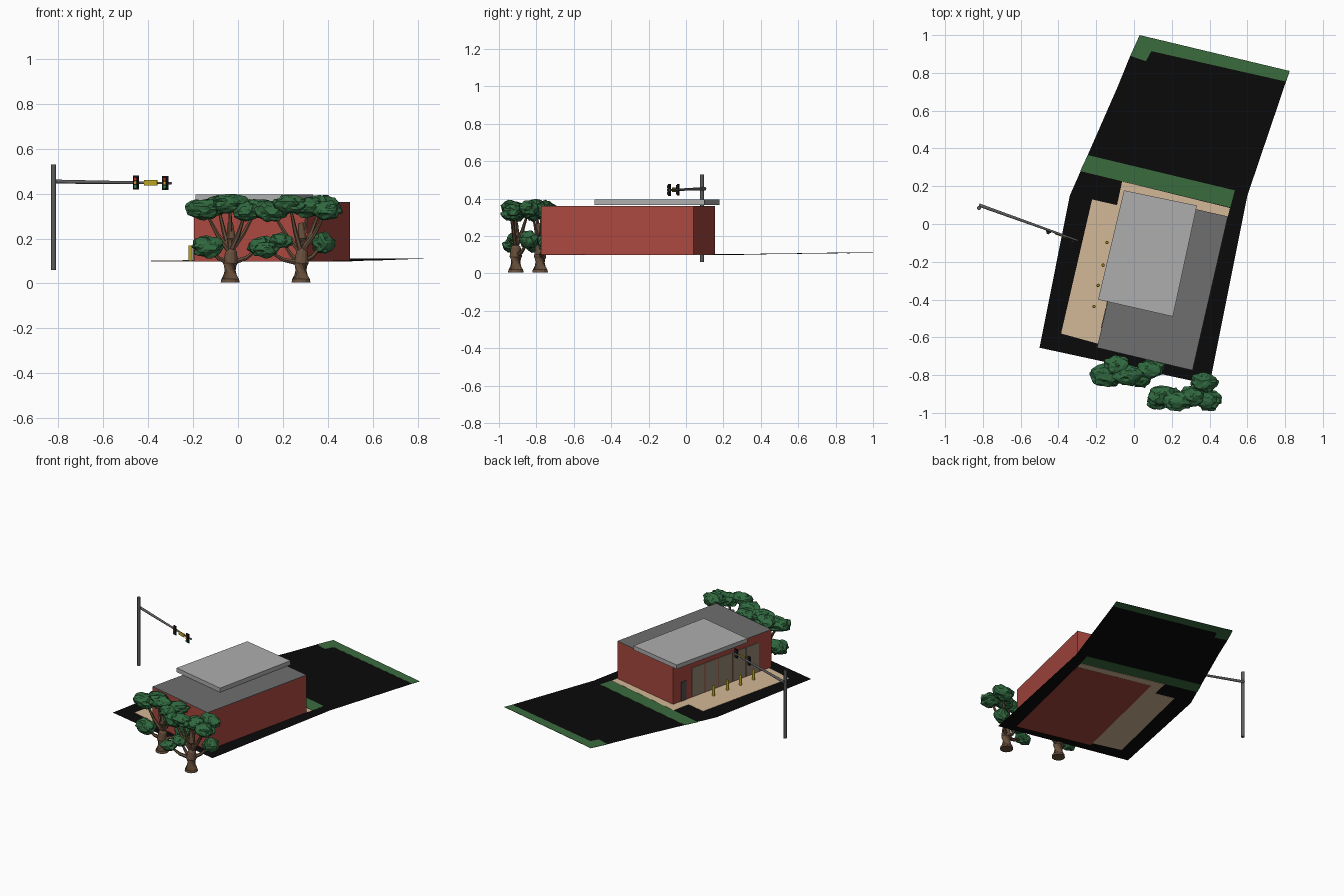
import bpy, bmesh, math, random
from mathutils import Vector, Matrix, noise

if "Cube" in bpy.data.objects:
    bpy.data.objects.remove(bpy.data.objects["Cube"])

random.seed(4)
COL = dict(asphalt=(.003, .003, .003), grass=(.042, .147, .048), paving=(.65, .48, .31),
           brick=(.4, .065, .05), roof=(.156, .156, .156), cap=(.42, .42, .42),
           glass=(.3, .24, .17), door=(.08, .08, .085), yellow=(.5, .38, .015),
           metal=(.11, .11, .115), black=(.01, .01, .01), red=(.5, .03, .02),
           amber=(.6, .3, .02), green=(.02, .25, .08), leaf=(.03, .14, .05), bark=(.14, .08, .045))
MATS = {}
for k, c in COL.items():
    MATS[k] = bpy.data.materials.new(k)
    MATS[k].diffuse_color = (*c, 1)


def finish(name, bm, mat, smooth=False):
    bmesh.ops.recalc_face_normals(bm, faces=bm.faces)
    me = bpy.data.meshes.new(name)
    bm.to_mesh(me)
    bm.free()
    me.materials.append(MATS[mat])
    for p in me.polygons:
        p.use_smooth = smooth
    ob = bpy.data.objects.new(name, me)
    bpy.context.collection.objects.link(ob)
    return ob


def slope(x, y):
    """Gentle rise of the rear lot."""
    return max(0, (x - .1) * .22 + (y - .1) * .975) * .013


def prism(name, pts, z0, z1, mat, sloped=False):
    bm = bmesh.new()
    rings = []
    for z in (z0, z1):
        rings.append([bm.verts.new((x, y, z + (slope(x, y) if sloped else 0))) for x, y in pts])
    n = len(pts)
    for r in rings:
        bm.faces.new(r)
    for i in range(n):
        bm.faces.new((rings[0][i], rings[0][(i + 1) % n], rings[1][(i + 1) % n], rings[1][i]))
    return finish(name, bm, mat)


def tube(bm, pts, radii, sides=10):
    """Tapered tube through a list of points."""
    pts = [Vector(p) for p in pts]
    rings = []
    for i, p in enumerate(pts):
        d = (pts[min(i + 1, len(pts) - 1)] - pts[max(i - 1, 0)]).normalized()
        q = d.to_track_quat('Z', 'Y')
        rings.append([bm.verts.new(p + q @ Vector((math.cos(a) * radii[i], math.sin(a) * radii[i], 0)))
                      for a in (2 * math.pi * k / sides for k in range(sides))])
    for a, b in zip(rings, rings[1:]):
        for k in range(sides):
            bm.faces.new((a[k], a[(k + 1) % sides], b[(k + 1) % sides], b[k]))
    bm.faces.new(rings[0])
    bm.faces.new(rings[-1])


def rod(name, pts, radii, mat, sides=12):
    bm = bmesh.new()
    tube(bm, pts, radii, sides)
    return finish(name, bm, mat)


def box(name, center, size, angle, mat):
    bm = bmesh.new()
    bmesh.ops.create_cube(bm, size=1, matrix=Matrix.Translation(center)
                          @ Matrix.Rotation(angle, 4, 'Z') @ Matrix.Diagonal((*size, 1)))
    return finish(name, bm, mat)


# ground: front lot and rising rear lot
prism("front_lot", [(-.50, -.655), (.40, -.85), (.60, .15), (-.34, .15)], .0995, .1, "asphalt", True)
prism("rear_lot", [(-.34, .15), (.60, .15), (.805, .755), (.825, .81), (.03, 1), (-.02, .89), (-.085, .73),
                   (-.245, .365)], .0995, .1, "asphalt", True)
prism("middle_grass", [(-.285, .28), (.51, .088), (.534, .178), (-.245, .365)], .0985, .101, "grass", True)
prism("rear_grass", [(.03, 1), (-.02, .89), (.063, .862), (.092, .915), (.80, .755), (.825, .81), (.11, .98)],
      .0985, .101, "grass", True)
prism("sidewalk", [(-.222, .13), (-.386, -.58), (-.185, -.635), (0, -.1), (.45, 0), (.497, .04), (.508, .085),
                   (-.063, .225), (-.09, .1)], .0985, .102, "paving")

# building
A, B, C, D = [Vector(p) for p in ((-.196, -.655), (.31, -.775), (.497, .04), (-.009, .155))]
prism("walls", [A, B, C, D], .0975, .358, "brick")
prism("main_roof", [A, B, C, D], .358, .362, "roof")
prism("raised_roof", [(-.19, -.40), (.206, -.49), (.333, .098), (-.053, .178)], .366, .395, "cap")

# shop windows and door on the left facade
along = (A - D)
out = Vector((along.y, -along.x)).normalized()
if out.x > 0:
    out = -out
ang = math.atan2(along.y, along.x)


def facade(name, t0, t1, z0, z1, mat):
    m = D + along * (t0 + t1) / 2 + out * .001
    box(name, (m.x, m.y, (z0 + z1) / 2), (along.length * (t1 - t0), .005, z1 - z0), ang, mat)


facade("door", .08, .135, .102, .235, "door")
for i in range(5):
    t = .19 + i * .138
    facade(f"window_{i}", t, t + .128, .106, .305, "glass")

# bollards
for i, (x, y) in enumerate([(-.143, -.098), (-.164, -.218), (-.19, -.325), (-.212, -.437)]):
    rod(f"bollard_{i}", [(x, y, .1), (x, y, .165), (x, y, .17)], [.009, .009, .006], "yellow")

# traffic signal mast with arm
rod("signal_pole", [(-.82, .085, .06), (-.82, .085, .53)], [.011, .011], "metal", 16)
P0, P1 = Vector((-.82, .1, .453)), Vector((-.296, -.088, .446))
rod("signal_arm", [P0, P1], [.009, .005], "metal")
d = (P1 - P0).normalized()
aa = math.atan2(d.y, d.x)
front = Vector((math.sin(aa), -math.cos(aa), 0))


def on_arm(x):
    return P0 + (P1 - P0) * (x - P0.x) / (P1.x - P0.x)


for i, x in enumerate((-.45, -.32)):
    c = on_arm(x) + front * .009
    box(f"signal_backplate_{i}", c, (.027, .006, .062), aa, "black")
    box(f"signal_housing_{i}", c + front * .005, (.017, .009, .052), aa, "black")
    for j, m in enumerate(("red", "amber", "green")):
        p = c + front * .009 + Vector((0, 0, .017 - .017 * j))
        rod(f"signal_lamp_{i}_{j}", [p, p + front * .003], [.0068, .0068], m)
box("arm_sign", on_arm(-.386) + front * .008, (.062, .004, .025), aa, "yellow")


# trees: trunk, branches and lumpy leaf clusters given as offsets from the trunk base
def tree(name, x, y, blobs):
    base = Vector((x, y, 0))
    bm = bmesh.new()
    trunk = [(0, 0, .005), (0, 0, .02), (0, 0, .09), (.005, 0, .14), (.005, 0, .2), (0, 0, .27)]
    tube(bm, [base + Vector(p) for p in trunk], [.042, .039, .033, .026, .02, .012], 12)
    for bx, by, bz, rx, ry, rz in blobs:
        low = bz < .24
        start = Vector((0, 0, .09 if low else .14))
        end = Vector((bx, by, bz))
        mid = start.lerp(end, .5) + Vector((0, 0, -.015))
        tube(bm, [base + start, base + mid, base + end], [.014, .010, .005], 6)
    finish(name + "_trunk", bm, "bark")
    for i, (bx, by, bz, rx, ry, rz) in enumerate(blobs):
        bm = bmesh.new()
        bmesh.ops.create_icosphere(bm, subdivisions=3, radius=1)
        seed = Vector((random.random() * 50, i * 7, 3))
        for v in bm.verts:
            n = v.co.normalized()
            v.co = n * (.95 + .3 * noise.noise(n * 2.2 + seed))
            v.co = Vector((v.co.x * rx, v.co.y * ry, v.co.z * rz)) + base + Vector((bx, by, bz))
        finish(f"{name}_leaves_{i}", bm, "leaf")


tree("left_tree", -.035, -.78, [
    (-.115, -.02, .33, .085, .06, .047), (-.055, .03, .35, .07, .055, .045), (.0, -.02, .355, .085, .055, .045),
    (.07, -.04, .32, .06, .045, .045), (.12, .01, .335, .075, .05, .042), (-.1, -.035, .163, .072, .05, .05),
    (.14, .03, .165, .06, .045, .045)])
tree("right_tree", .28, -.91, [
    (-.13, 0, .32, .075, .055, .047), (-.05, -.03, .352, .08, .05, .043), (.03, .0, .34, .07, .06, .045),
    (.09, .07, .345, .075, .055, .05), (.115, -.02, .325, .07, .06, .045), (-.155, -.03, .15, .06, .045, .035),
    (-.085, .0, .19, .055, .045, .035), (.1, .07, .18, .055, .05, .05)])

for m in bpy.data.materials:
    if m.users and not m.is_grease_pencil:
        m.use_nodes = True
        m.node_tree.nodes["Principled BSDF"].inputs["Base Color"].default_value = m.diffuse_color
